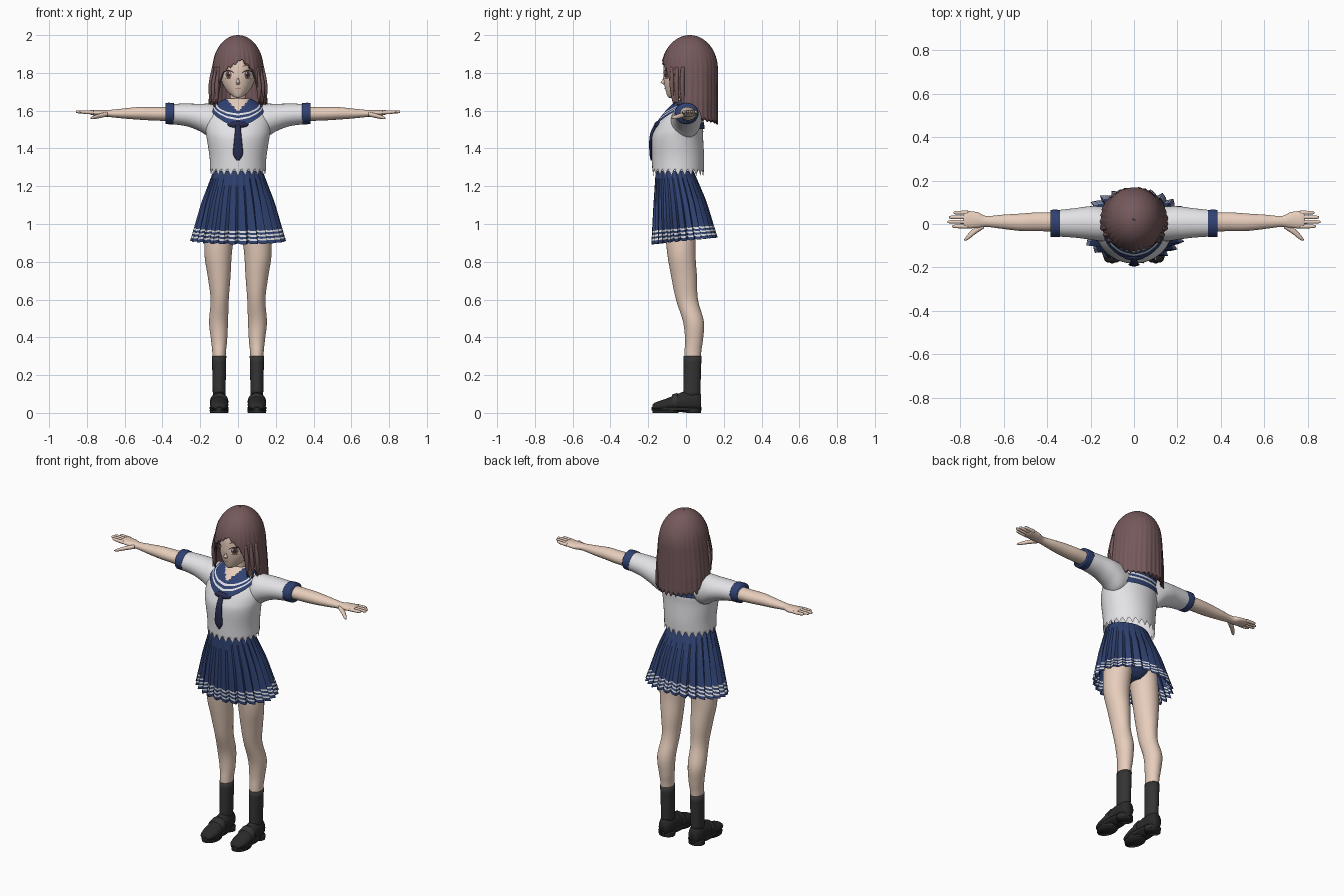
import bpy, bmesh, random
from math import sin, cos, pi, sqrt, degrees
from mathutils import Vector

random.seed(4)
if "Cube" in bpy.data.objects:
    bpy.data.objects.remove(bpy.data.objects["Cube"])


def material(name, hexcode):
    rgb = [int(hexcode[i:i + 2], 16) / 255 for i in (0, 2, 4)]
    col = [((c + .055) / 1.055) ** 2.4 for c in rgb] + [1]
    m = bpy.data.materials.new(name)
    m.use_nodes = True
    m.diffuse_color = col
    m.node_tree.nodes["Principled BSDF"].inputs["Base Color"].default_value = col
    return m


HAIR = material("brown_hair", "75595b")
SKIN = material("skin", "ead0be")
WHITE = material("white_cloth", "eaeaee")
NAVY = material("navy_cloth", "304272")
SCARF = material("dark_scarf", "282c4e")
SOCK = material("charcoal_sock", "343434")
SHOE = material("black_leather", "2a2a2a")
IRIS = material("brown_iris", "7d5648")
LASH = material("dark_lash", "40302f")
LIP = material("lip", "b87a72")


def build(name, verts, faces, mats, rule=None, smooth=True, mirror=False, thick=0):
    """Make an object; rule maps a face centre to a material index."""
    me = bpy.data.meshes.new(name)
    me.from_pydata(verts, [], faces)
    bm = bmesh.new()
    bm.from_mesh(me)
    bmesh.ops.recalc_face_normals(bm, faces=bm.faces)
    for f in bm.faces:
        f.smooth = smooth
        if rule:
            f.material_index = rule(f.calc_center_median())
    bm.to_mesh(me)
    bm.free()
    for m in mats:
        me.materials.append(m)
    ob = bpy.data.objects.new(name, me)
    bpy.context.collection.objects.link(ob)
    if thick:
        mod = ob.modifiers.new("thickness", "SOLIDIFY")
        mod.thickness, mod.offset = thick, -1
    if mirror:
        ob.modifiers.new("mirror", "MIRROR").use_clip = False
    return ob


def grid(name, rows, mats, caps=False, row_mats=None, **kw):
    """Skin closed rows of points; row_mats gives a material per band."""
    n = len(rows[0])
    verts = [p for r in rows for p in r]
    faces = [(i * n + j, i * n + (j + 1) % n, (i + 1) * n + (j + 1) % n, (i + 1) * n + j)
             for i in range(len(rows) - 1) for j in range(n)]
    if caps:
        faces += [tuple(range(n)), tuple(range(len(verts) - n, len(verts)))]
    ob = build(name, verts, faces, mats, **kw)
    if row_mats:
        for k, p in enumerate(ob.data.polygons):
            p.material_index = row_mats[k // n]
    return ob


def lerp(table, x):
    for a, b in zip(table, table[1:]):
        if x <= b[0]:
            break
    f = min(1, max(0, (x - a[0]) / (b[0] - a[0])))
    return [p + (q - p) * f for p, q in zip(a, b)]


def smooth_rings(rings, steps=5):
    out = []
    for i in range(len(rings) - 1):
        p = [rings[max(0, min(len(rings) - 1, i + k))] for k in (-1, 0, 1, 2)]
        for s in range(steps):
            t = s / steps
            out.append([b + .5 * t * (c - a + t * (2*a - 5*b + 4*c - d + t * (3*(b - c) + d - a)))
                        for a, b, c, d in zip(*p)])
    return out + [list(rings[-1])]


def ring_point(axis, ring, a):
    t, u, v, ru, rv = ring
    u, v = u + ru * sin(a), v - rv * cos(a)
    return {"x": (t, u, v), "y": (u, t, v), "z": (u, v, t)}[axis]


def loft(name, axis, rings, mat, seg=32, **kw):
    """Rings are (position, centre u, centre v, radius u, radius v)."""
    rows = [[ring_point(axis, r, 2 * pi * j / seg) for j in range(seg)] for r in smooth_rings(rings)]
    return grid(name, rows, [mat], caps=True, **kw)


def blob(name, centre, size, mat, **kw):
    rings = [(centre[2] - size[2] * cos(pi * i / 8), centre[0], centre[1],
              size[0] * sin(pi * i / 8) + .0005, size[1] * sin(pi * i / 8) + .0005) for i in range(9)]
    return loft(name, "z", rings, mat, seg=16, **kw)


# Legs, socks, hips
LEG = [(.08, .1, .03, .03, .042), (.3, .1, .035, .035, .044), (.38, .1, .042, .042, .047),
       (.48, .103, .04, .05, .055), (.6, .097, .005, .048, .058), (.72, .1, -.01, .06, .068),
       (.85, .105, -.025, .073, .075), (1.02, .09, -.03, .08, .085)]
loft("leg", "z", LEG, SKIN, mirror=True)
loft("sock", "z", [(z, x, y, a + .003, b + .003) for z, x, y, a, b in LEG[:2]], SOCK, mirror=True)
loft("hips", "z", [(.96, 0, -.04, .08, .06), (1.03, 0, -.04, .15, .1), (1.28, 0, -.06, .125, .09)], NAVY)

# Shoes: upper, sole, heel and strap
loft("shoe_upper", "y", [(-.178, .1, .03, .02, .01), (-.165, .1, .034, .036, .02), (-.12, .1, .04, .048, .03),
                         (-.06, .1, .05, .047, .043), (-.01, .1, .058, .042, .055),
                         (.05, .1, .06, .04, .055), (.08, .1, .055, .028, .045)], SHOE, mirror=True)
for nm, z0, z1, back, front in (("shoe_sole", .012, .03, .082, -.182), ("shoe_heel", 0, .025, .08, .0),
                                ("shoe_tread", 0, .014, -.04, -.178)):
    mid, half = (back + front) / 2, (back - front) / 2
    loft(nm, "z", [(z0, .1, mid, .048, half), (z1, .1, mid, .05, half)], SHOE, mirror=True)
loft("shoe_strap", "y", [(-.075, .1, .053, .048, .044), (-.045, .1, .058, .049, .049)], SOCK, mirror=True)

# Pleated skirt with striped hem
PLEATS, PER = 26, 4
SKIRT = [(0, 0, -.06, .13, .1), (.45, 0, -.032, .19, .137), (1, 0, -.008, .243, .168)]
levels = [i / 10 for i in range(9)] + [.82, .845, .875, .9, .93, .955, 1]
rows = []
for t in levels:
    _, cx, cy, rx, ry = lerp(SKIRT, t)
    row = []
    for j in range(PLEATS * PER):
        a = 2 * pi * j / (PLEATS * PER)
        k = 1 + (.02 + .1 * t) * ((0, .4, .7, 1)[j % PER] - .6)
        z = 1.28 - t * (.37 - .018 * cos(a + pi) - .006 * (j % PER == 0))
        row.append((cx + rx * k * sin(a), cy - ry * k * cos(a), z))
    rows.append(row)
bands = [int(i in (9, 11, 13)) for i in range(len(levels) - 1)]
grid("pleated_skirt", rows, [NAVY, WHITE], row_mats=bands, smooth=False)

# Blouse body with a toothed hem
TORSO = smooth_rings([(1.275, 0, -.042, .148, .136), (1.35, 0, -.042, .15, .138), (1.45, 0, -.045, .165, .136),
                      (1.5, 0, -.037, .172, .128), (1.55, 0, -.026, .168, .11), (1.6, 0, -.008, .148, .088),
                      (1.635, 0, .008, .105, .07), (1.66, 0, .015, .058, .05)])
SEG = 96
rows = [[ring_point("z", r, 2 * pi * j / SEG) for j in range(SEG)] for r in TORSO]
rows[0] = [(x, y, z + (-.02, 0, .02, 0)[j % 4]) for j, (x, y, z) in enumerate(rows[0])]
grid("blouse_body", rows, [WHITE])

# Sleeves, cuffs, arms and hands
loft("sleeve", "x", [(.08, 0, 1.54, .07, .07), (.14, .0, 1.545, .08, .09), (.2, .005, 1.563, .077, .073),
                     (.27, .005, 1.577, .068, .06), (.36, .003, 1.583, .06, .053)], WHITE, mirror=True)
loft("cuff", "x", [(.34, .003, 1.584, .062, .056), (.365, .003, 1.585, .063, .057),
                   (.385, .003, 1.585, .062, .056)], NAVY, mirror=True)
loft("arm", "x", [(.36, .01, 1.583, .044, .038), (.45, .01, 1.584, .043, .036), (.52, .008, 1.586, .04, .034),
                  (.6, .01, 1.585, .033, .027), (.68, .012, 1.585, .025, .019), (.72, .018, 1.586, .036, .018),
                  (.77, .02, 1.59, .04, .014), (.785, .02, 1.591, .034, .01)], SKIN, mirror=True)
for i, tip in enumerate((.838, .858, .852, .832)):
    y = -.011 + .021 * i
    loft("finger", "x", [(.765, y, 1.59, .01, .01), (.81, y, 1.592, .009, .009),
                         (tip - .006, y, 1.594, .007, .007), (tip, y, 1.594, .002, .002)],
         SKIN, seg=10, mirror=True)
loft("thumb", "x", [(.69, -.008, 1.582, .012, .012), (.73, -.03, 1.573, .016, .012),
                    (.765, -.06, 1.564, .013, .009), (.782, -.074, 1.56, .003, .003)], SKIN, seg=12, mirror=True)

# Sailor collar following the blouse, with an open neckline
COLLAR = [(0, 1.515), (20, 1.53), (45, 1.57), (70, 1.61), (90, 1.625), (110, 1.61), (125, 1.56), (140, 1.5), (180, 1.5)]
steps = [0, .1, .2, .27, .36, .43] + [.43 + .0475 * i for i in range(1, 13)]
rows = []
for t in steps:
    row = []
    for j in range(SEG):
        a = 2 * pi * j / SEG
        low = lerp(COLLAR, abs((degrees(a) + 180) % 360 - 180))[1]
        z, cx, cy, rx, ry = lerp(TORSO, low + (1.668 - low) * t)
        row.append((cx + (rx + .008) * sin(a), cy - (ry + .008) * cos(a), z + .004))
    rows.append(row)
ob = grid("sailor_collar", rows, [NAVY, WHITE, SKIN])
for k, p in enumerate(ob.data.polygons):
    c = p.center
    p.material_index = 1 if k // SEG in (2, 4) else 0
    if c.y < 0 and c.z > 1.595 + abs(c.x) * 1.1:
        p.material_index = 2

# Scarf
blob("scarf_knot", (0, -.145, 1.525), (.055, .022, .02), SCARF)
loft("scarf_tail", "z", [(1.335, 0, -.184, .006, .003), (1.37, 0, -.186, .026, .007), (1.43, 0, -.187, .022, .008),
                         (1.48, 0, -.18, .017, .009), (1.53, 0, -.157, .013, .01)], SCARF, seg=16)

# Neck and head
loft("neck", "z", [(1.6, 0, .008, .05, .045), (1.65, 0, .005, .042, .04), (1.74, 0, .005, .042, .042)], SKIN)
HEAD = [(1.668, 0, -.08, .008, .008), (1.675, 0, -.067, .026, .03), (1.7, 0, -.04, .055, .066),
        (1.74, 0, -.015, .081, .1), (1.79, 0, -.002, .093, .118), (1.86, 0, .005, .1, .12),
        (1.93, 0, .015, .085, .1), (1.97, 0, .02, .03, .04)]
loft("head", "z", HEAD, SKIN, seg=48)
loft("nose", "z", [(1.738, 0, -.113, .006, .004), (1.749, 0, -.117, .01, .017),
                   (1.762, 0, -.116, .006, .009), (1.785, 0, -.114, .003, .003)], SKIN, seg=12)
FACE = smooth_rings(HEAD)


def face_plate(name, x, z, rx, rz, mat, lift, bend=0, mirror=True):
    """Thin elliptical plate laid on the face; bend arches it."""
    def on_face(px, pz):
        _, _, cy, hx, hy = lerp(FACE, pz)
        return (px, cy - hy * sqrt(max(.05, 1 - (px / hx) ** 2)) - lift, pz)
    pts = [on_face(x, z)]
    for r in (.5, 1):
        for j in range(20):
            u, w = r * cos(pi * j / 10), r * sin(pi * j / 10)
            pts.append(on_face(x + rx * u, z + rz * w - bend * u * u))
    faces = [(0, 1 + j, 1 + (j + 1) % 20) for j in range(20)]
    faces += [(1 + j, 21 + j, 21 + (j + 1) % 20, 1 + (j + 1) % 20) for j in range(20)]
    build(name, pts, faces, [mat], mirror=mirror)


# Painted face details
face_plate("eye_white", .052, 1.79, .027, .021, WHITE, .002)
face_plate("iris", .05, 1.79, .016, .02, IRIS, .0035)
face_plate("pupil", .05, 1.79, .008, .012, LASH, .005)
face_plate("eye_glint", .044, 1.799, .004, .005, WHITE, .0065)
face_plate("upper_lash", .052, 1.813, .031, .004, LASH, .005, bend=.014)
face_plate("lower_lash", .052, 1.769, .016, .0015, LASH, .004, bend=-.003)
face_plate("eyebrow", .05, 1.84, .027, .003, HAIR, .003, bend=.007)
face_plate("mouth", 0, 1.716, .016, .0025, LIP, .003, bend=-.002, mirror=False)

# Hair: a ridged shell with swept fringe, side locks and ragged ends
HEM = [(0, 1.87), (14, 1.845), (30, 1.815), (40, 1.78), (47, 1.7), (54, 1.625), (66, 1.66), (80, 1.62),
       (100, 1.57), (125, 1.545), (180, 1.535)]
COLS, STRAND = 192, 6
depth = [random.uniform(.01, .035) for _ in range(COLS // STRAND)]


def hair_shell(name, shrink, raise_hem):
    rows = []
    for i in range(29):
        t = sin(i / 28 * pi / 2) ** 2 * .5 + (i / 28) ** 2 * .5
        row = []
        for j in range(COLS):
            a = 2 * pi * j / COLS
            deg = (degrees(a) + 180) % 360 - 180
            key = abs(deg - 8 * max(0, 1 - abs(deg) / 45))
            tooth = abs((j % STRAND) / STRAND - .5) * 2
            hem = lerp(HEM, key)[1] + raise_hem + (tooth - .3) * depth[j // STRAND]
            z = 2 - (2 - hem) * t
            dome = sqrt(max(0, 1 - max(0, (z - 1.82) / .18) ** 2))
            ridge = 1 + (.012 * sin(j * 2 * pi / STRAND) + .012 * sin(9 * a + 1)) * t
            r = dome * ridge * shrink
            flare = .135 + .02 * min(1, max(0, (1.85 - z) / .2))
            deep = .148 if abs(deg) < 90 else .149
            row.append((flare * r * sin(a), .02 - deep * r * cos(a), z - (1 - shrink) * .1))
        rows.append(row)
    grid(name, rows, [HAIR], thick=.006)


hair_shell("outer_hair", 1, 0)
hair_shell("inner_hair", .93, .015)

# Loose locks framing the face
for x, y, end, w in ((.112, -.075, 1.63, .013), (.128, -.05, 1.61, .014), (.142, -.02, 1.6, .014)):
    loft("side_lock", "z", [(end, x - .004, y + .012, .001, .001), (end + .05, x, y + .005, w * .7, .009),
                            (1.74, x, y, w, .012), (1.83, x - .012, y + .003, w * .6, .01)],
         HAIR, seg=10, mirror=True)
